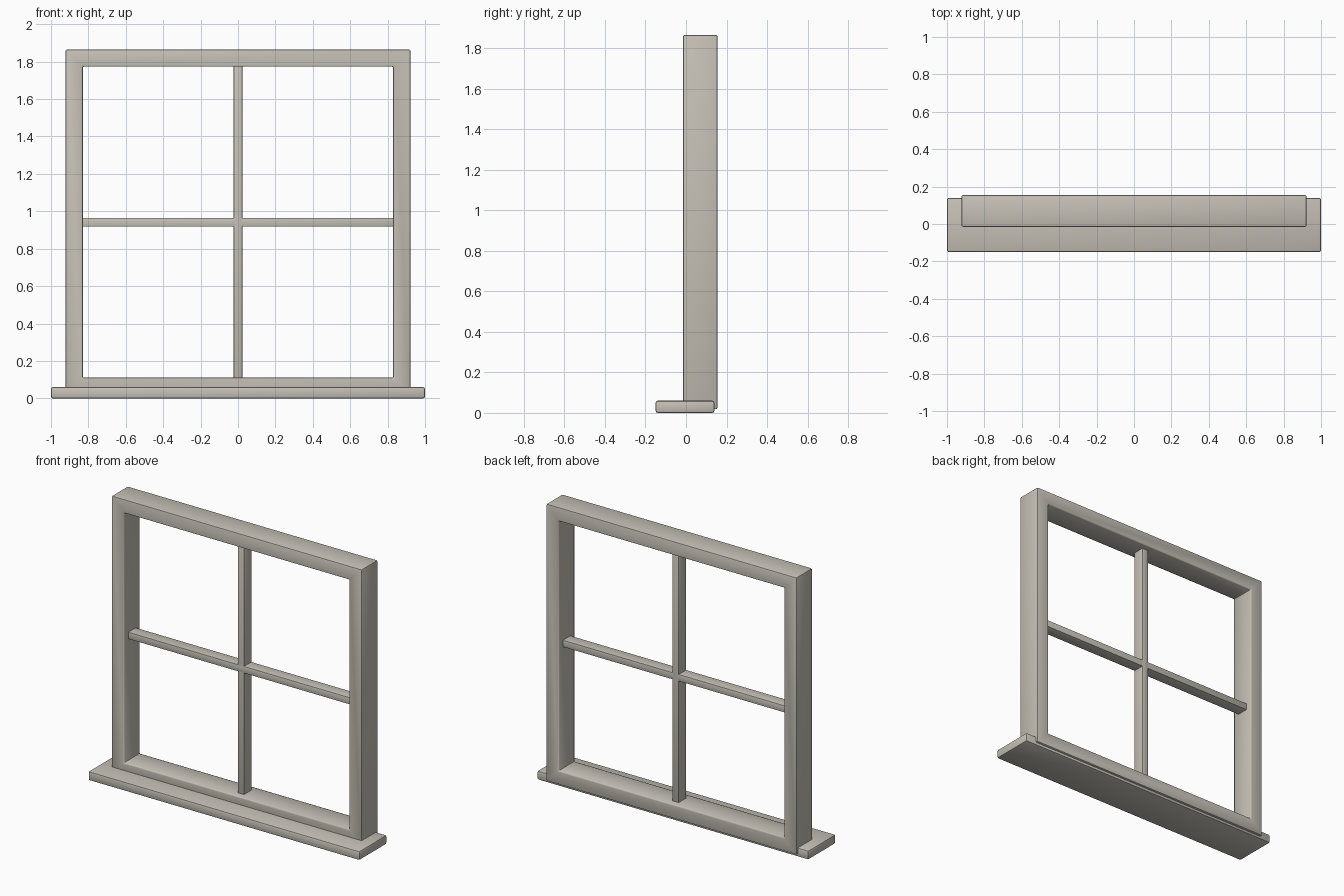
import bpy
import bmesh

cube = bpy.data.objects.get("Cube")
if cube:
    bpy.data.objects.remove(cube, do_unlink=True)

# One warm grey paint for everything
paint = bpy.data.materials.new("warm grey paint")
paint.use_nodes = True
colour = (0.56, 0.53, 0.47, 1)
paint.diffuse_color = colour
bsdf = next(n for n in paint.node_tree.nodes if n.type == 'BSDF_PRINCIPLED')
bsdf.inputs["Base Color"].default_value = colour
bsdf.inputs["Roughness"].default_value = 0.7


def finish(name, bm, bevel):
    """Turn a bmesh into a softly bevelled, smooth shaded object."""
    bmesh.ops.recalc_face_normals(bm, faces=bm.faces)
    mesh = bpy.data.meshes.new(name)
    bm.to_mesh(mesh)
    bm.free()
    mesh.materials.append(paint)
    obj = bpy.data.objects.new(name, mesh)
    bpy.context.collection.objects.link(obj)
    mod = obj.modifiers.new("soft edges", 'BEVEL')
    mod.width = bevel
    mod.segments = 2
    mod.limit_method = 'ANGLE'
    bpy.ops.object.select_all(action='DESELECT')
    obj.select_set(True)
    bpy.context.view_layer.objects.active = obj
    bpy.ops.object.modifier_apply(modifier=mod.name)
    bpy.ops.object.shade_smooth_by_angle(angle=0.7)
    return obj


def box(name, low, high, bevel):
    bm = bmesh.new()
    bmesh.ops.create_cube(bm, size=1)
    for v in bm.verts:
        for i in range(3):
            v.co[i] = low[i] if v.co[i] < 0 else high[i]
    return finish(name, bm, bevel)


def ring(name, half_width, bottom, top, thick, front, back, bevel):
    """Rectangular frame with a square opening."""
    bm = bmesh.new()

    def loop(inset, y):
        x, lo, hi = half_width - inset, bottom + inset, top - inset
        return [bm.verts.new((px, y, pz)) for px, pz in
                ((-x, lo), (x, lo), (x, hi), (-x, hi))]

    loops = [loop(0, front), loop(thick, front), loop(thick, back), loop(0, back)]
    for a, b in zip(loops, loops[1:] + loops[:1]):
        for i in range(4):
            j = (i + 1) % 4
            bm.faces.new((a[i], a[j], b[j], b[i]))
    return finish(name, bm, bevel)


# Outer frame
ring("window_frame", 0.922, 0.018, 1.865, 0.092, -0.015, 0.155, 0.008)

# Projecting sill
box("window_sill", (-1, -0.15, 0), (1, 0.14, 0.06), 0.01)

# Crossing glazing bars
box("vertical_glazing_bar", (-0.023, 0.03, 0.1), (0.023, 0.11, 1.78), 0.004)
box("horizontal_glazing_bar", (-0.84, 0.03, 0.918), (0.84, 0.11, 0.964), 0.004)
